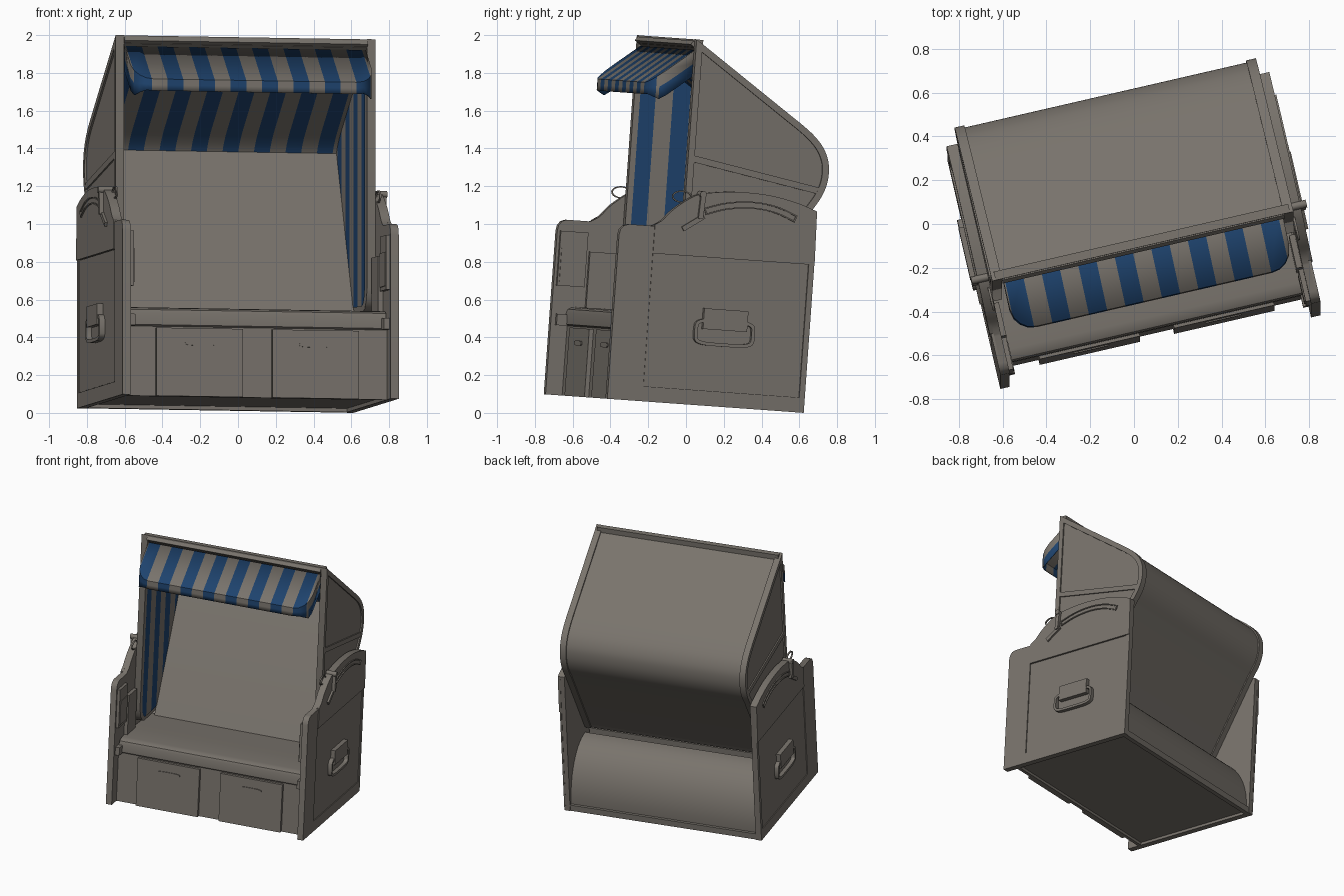
import bpy, bmesh, math
from mathutils import Matrix, Vector

if "Cube" in bpy.data.objects:
    bpy.data.objects.remove(bpy.data.objects["Cube"])

# whole model is turned 13 degrees and leans back slightly
M = (Matrix.Translation((0, -0.065, 0.0495)) @ Matrix.Rotation(math.radians(-4.1), 4, 'X')
     @ Matrix.Rotation(math.radians(13), 4, 'Z'))


def material(name, rgb):
    m = bpy.data.materials.new(name)
    m.diffuse_color = (*rgb, 1)
    m.use_nodes = True
    m.node_tree.nodes["Principled BSDF"].inputs["Base Color"].default_value = m.diffuse_color
    return m


GREY = material("warm_grey", (0.19, 0.172, 0.15))
BLUE = material("stripe_blue", (0.013, 0.056, 0.155))


def finish(bm, name, normals=True):
    if normals:
        bmesh.ops.recalc_face_normals(bm, faces=bm.faces)
    me = bpy.data.meshes.new(name)
    bm.to_mesh(me)
    bm.free()
    me.transform(M)
    me.materials.append(GREY)
    me.materials.append(BLUE)
    ob = bpy.data.objects.new(name, me)
    bpy.context.collection.objects.link(ob)
    return ob


def offset(pts, d, closed=True):
    # shift a clockwise outline inward by d with mitred corners
    out, n = [], len(pts)
    for i in range(n):
        p = Vector(pts[i])
        a = Vector(pts[i - 1]) if closed or i > 0 else None
        b = Vector(pts[(i + 1) % n]) if closed or i < n - 1 else None
        dirs = [(q - r).normalized() for q, r in ((p, a), (b, p)) if q is not None and r is not None]
        ns = [Vector((e.y, -e.x)) for e in dirs]
        m = sum(ns, Vector((0, 0))).normalized()
        out.append(tuple(p + m * (d / max(0.4, m.dot(ns[0])))))
    return out


def smooth(pts, n=5):
    # curve through the given points
    out = []
    P = [Vector(p) for p in [pts[0]] + list(pts) + [pts[-1]]]
    for i in range(1, len(P) - 2):
        a, b, c, d = P[i - 1:i + 3]
        for k in range(n):
            t = k / n
            out.append(tuple(0.5 * (2 * b + (c - a) * t + (2 * a - 5 * b + 4 * c - d) * t * t
                                    + (3 * b - a - 3 * c + d) * t ** 3)))
    return out + [tuple(pts[-1])]


def prism(name, pts, u0, u1, mirror=True, hole=None):
    # (y, z) outline extruded along x; hole makes a ring
    bm = bmesh.new()
    n = len(pts)
    for s in ((1, -1) if mirror else (1,)):
        A, B = [[bm.verts.new((s * u, *p)) for p in pts] for u in (u0, u1)]
        if hole:
            C, D = [[bm.verts.new((s * u, *p)) for p in hole] for u in (u0, u1)]
        else:
            bm.faces.new(A)
            bm.faces.new(B)
        for i in range(n):
            j = (i + 1) % n
            bm.faces.new((A[i], A[j], B[j], B[i]))
            if hole:
                bm.faces.new((C[i], C[j], D[j], D[i]))
                bm.faces.new((A[i], A[j], C[j], C[i]))
                bm.faces.new((B[i], B[j], D[j], D[i]))
    return finish(bm, name)


def box(name, u, v, w, mirror=True):
    return prism(name, [(v[0], w[0]), (v[0], w[1]), (v[1], w[1]), (v[1], w[0])], u[0], u[1], mirror)


def bar(name, a, b, t, u0, u1):
    a, b = Vector(a), Vector(b)
    e = (b - a).normalized()
    n = Vector((-e.y, e.x)) * t / 2
    return prism(name, [tuple(p) for p in (a + n, b + n, b - n, a - n)], u0, u1)


def ellipse(cv, cw, rv, rw, n=20, p=1.0):
    f = lambda x: math.copysign(abs(x) ** p, x)
    return [(cv + rv * f(math.sin(2 * math.pi * i / n)), cw + rw * f(math.cos(2 * math.pi * i / n))) for i in range(n)]


def stripe(bm, axis, start, period):
    # cut into bands and colour every other band blue
    no = Vector((0, 0, 0))
    no[axis] = 1
    for k in range(-12, 20):
        bmesh.ops.bisect_plane(bm, geom=bm.verts[:] + bm.edges[:] + bm.faces[:],
                               plane_co=no * (start + k * period / 2), plane_no=no)
    for f in bm.faces:
        t = (f.calc_center_median()[axis] - start) / period
        f.material_index = int(t % 1 < 0.5)


# side panels with infill and borders
arch = smooth([(-0.36, 0.93), (-0.31, 0.96), (-0.245, 1.03), (-0.136, 1.106), (-0.03, 1.13),
               (0.1, 1.142), (0.27, 1.135), (0.42, 1.105), (0.528, 1.068)], 4)
front = [(-0.535, 0), (-0.535, 0.87), (-0.529, 0.9), (-0.512, 0.921), (-0.485, 0.93)]
prism("side_panel", front + arch + [(0.535, 0)], 0.706, 0.738)
prism("side_front_border", front + [(-0.345, 0.93), (-0.345, 0)], 0.738, 0.75)
prism("side_arch_plate", [(-0.345, 0.785), (-0.345, 0.938)] + arch[4:] + [(0.535, 0.785)], 0.738, 0.756)
box("side_bottom_border", (0.738, 0.75), (-0.345, 0.535), (0, 0.08))
box("side_back_border", (0.738, 0.75), (0.505, 0.535), (0.08, 0.785))
box("side_infill", (0.736, 0.745), (-0.343, 0.503), (0.082, 0.783))

# adjustment slot, lever, ring and carrying handle on each side
slot_mid = smooth([(-0.08, 1.025), (0.02, 1.058), (0.12, 1.074), (0.22, 1.075), (0.32, 1.057), (0.415, 1.02)], 4)
slot = offset(slot_mid, -0.019, False) + offset(slot_mid, 0.019, False)[::-1]
prism("adjust_slot", slot, 0.75, 0.764, hole=offset(slot, 0.007))
bar("adjust_arm", (-0.195, 0.925), (-0.085, 1.0), 0.026, 0.75, 0.77)
bar("adjust_lever", (-0.105, 0.985), (-0.097, 1.125), 0.026, 0.757, 0.78)
prism("adjust_knob", ellipse(-0.1, 1.115, 0.018, 0.018), 0.706, 0.785)
loop = ellipse(-0.2, 1.095, 0.055, 0.033)
prism("latch_ring", loop, 0.71, 0.72, hole=offset(loop, 0.007))
grip = ellipse(0.07, 0.39, 0.165, 0.072, 28, 0.45)
prism("carry_handle", grip, 0.742, 0.775, hole=offset(grip, 0.018))
box("handle_block", (0.742, 0.778), (-0.05, 0.19), (0.405, 0.515))

# fold-down tables and ledge inside the side panels
box("side_table", (0.685, 0.71), (-0.52, -0.37), (0.58, 0.87))
box("side_table_leaf", (0.68, 0.71), (-0.355, -0.2), (0.47, 0.77))
box("table_pocket", (0.68, 0.687), (-0.51, -0.38), (0.6, 0.78))
box("side_ledge", (0.675, 0.71), (-0.51, -0.43), (0.37, 0.43))

# base with rounded back
curve = [(0.2 + 0.31 * math.sin(t * math.pi / 24), 0.05 + 0.41 * math.cos(t * math.pi / 24)) for t in range(13)]
prism("base_box", [(-0.445, 0), (-0.445, 0.38), (0.1, 0.4)] + curve + [(0.51, 0.02), (-0.42, 0.02), (-0.42, 0)],
      -0.708, 0.708, False)
box("back_rail", (-0.708, 0.708), (0.495, 0.53), (0, 0.045), False)

# drawers with slot grips
box("drawer", (0.08, 0.55), (-0.468, -0.43), (0, 0.362))
groove = ellipse(0, 0, 0.085, 0.013, 24, 0.6)
bm = bmesh.new()
for s in (1, -1):
    ends = [[bm.verts.new((s * 0.31 + a, v, 0.283 + b)) for a, b in groove] for v in (-0.474, -0.46)]
    for e in ends:
        bm.faces.new(e)
    for i in range(24):
        bm.faces.new((ends[0][i - 1], ends[0][i], ends[1][i], ends[1][i - 1]))
finish(bm, "drawer_grip")

# seat with rounded front
seat = [(-0.445, 0.37), (-0.455, 0.378), (-0.456, 0.44), (-0.449, 0.458), (-0.43, 0.468),
        (-0.40, 0.473), (-0.2, 0.475), (0.14, 0.465), (0.14, 0.37)]
prism("seat", seat, -0.70, 0.70, False)

# hood sides, framing and cross rail
roof = [(-0.18, 1.932), (0.36, 1.565)] + smooth([(0.425, 1.521), (0.488, 1.473), (0.543, 1.415), (0.577, 1.35),
        (0.588, 1.285), (0.582, 1.215), (0.557, 1.145), (0.51, 1.07)], 4) + [(0.2, 0.5)]
side = roof + [(-0.08, 0.49), (-0.125, 0.505), (-0.16, 0.545), (-0.18, 0.61)]
prism("hood_side", side, 0.66, 0.696)
prism("hood_side_frame", side, 0.69, 0.706, hole=offset(side, 0.035))
bar("hood_cross_rail", (-0.15, 1.30), (0.555, 1.175), 0.035, 0.69, 0.705)

# hood roof and back shell
outer = offset(roof, 0.01, False)
prism("hood_shell", outer + offset(roof, 0.035, False)[::-1], -0.661, 0.661, False)
box("hood_front_bar", (-0.69, 0.69), (-0.18, -0.14), (1.888, 1.931), False)

# backrest
prism("backrest", [(0.1, 0.46), (0.515, 1.365), (0.525, 1.38), (0.54, 1.37), (0.545, 1.25), (0.485, 1.09), (0.19, 0.5)],
      -0.658, 0.658, False)

# striped lining under the roof
STRIPE = (-0.648, 0.171)
bm = bmesh.new()
lining = [p for p in offset(roof, 0.041, False) if p[1] > 1.36]
lining[0] = tuple(Vector(lining[0]).lerp(Vector(lining[1]), 0.14))
rows = [[bm.verts.new((u, *p)) for p in lining] for u in (-0.657, 0.657)]
for i in range(len(lining) - 1):
    bm.faces.new((rows[0][i], rows[1][i], rows[1][i + 1], rows[0][i + 1]))
stripe(bm, 0, *STRIPE)
finish(bm, "roof_lining", False).data.flip_normals()

# striped lining on the inner hood sides
bm = bmesh.new()
inner = offset(side, 0.03)
for s in (1, -1):
    f = bm.faces.new([bm.verts.new((s * 0.655, *p)) for p in inner])
    f.normal_update()
    if f.normal.x * s > 0:
        f.normal_flip()
stripe(bm, 1, -0.16, 0.188)
finish(bm, "side_lining", False)

# striped awning: sloping sheet with hanging edge
edge = [(-0.655, -0.17), (-0.655, -0.31), (-0.645, -0.35), (-0.622, -0.382), (-0.59, -0.403), (-0.55, -0.41)]
edge = edge + [(-u, v) for u, v in reversed(edge)]
height = lambda v: 1.875 + (v + 0.17) * 0.79
drop = lambda v: 0.062 + 0.075 * min(1, max(0, (v + 0.405) / 0.06))
bm = bmesh.new()
sheet = [bm.verts.new((u, v, height(v))) for u, v in edge]
bm.faces.new(sheet)
mid, low = [[bm.verts.new((u, v, height(v) - k * drop(v))) for u, v in edge] for k in (0.5, 1)]
for i in range(len(edge) - 1):
    for a, b in ((sheet, mid), (mid, low)):
        bm.faces.new((a[i], a[i + 1], b[i + 1], b[i]))
bmesh.ops.recalc_face_normals(bm, faces=bm.faces)
stripe(bm, 0, *STRIPE)
for f in bm.faces:  # end flaps: grey upper band, blue lower band
    c = f.calc_center_median()
    if abs(f.normal.x) > 0.9:
        f.material_index = int(c.z < height(c.y) - 0.5 * drop(c.y))
awning = finish(bm, "awning", False)
mod = awning.modifiers.new("cloth", 'SOLIDIFY')
mod.thickness = 0.006

# smooth shading with sharp edges kept
for ob in bpy.context.scene.objects:
    ob.select_set(True)
    bpy.context.view_layer.objects.active = ob
bpy.ops.object.shade_smooth_by_angle(angle=math.radians(35))
